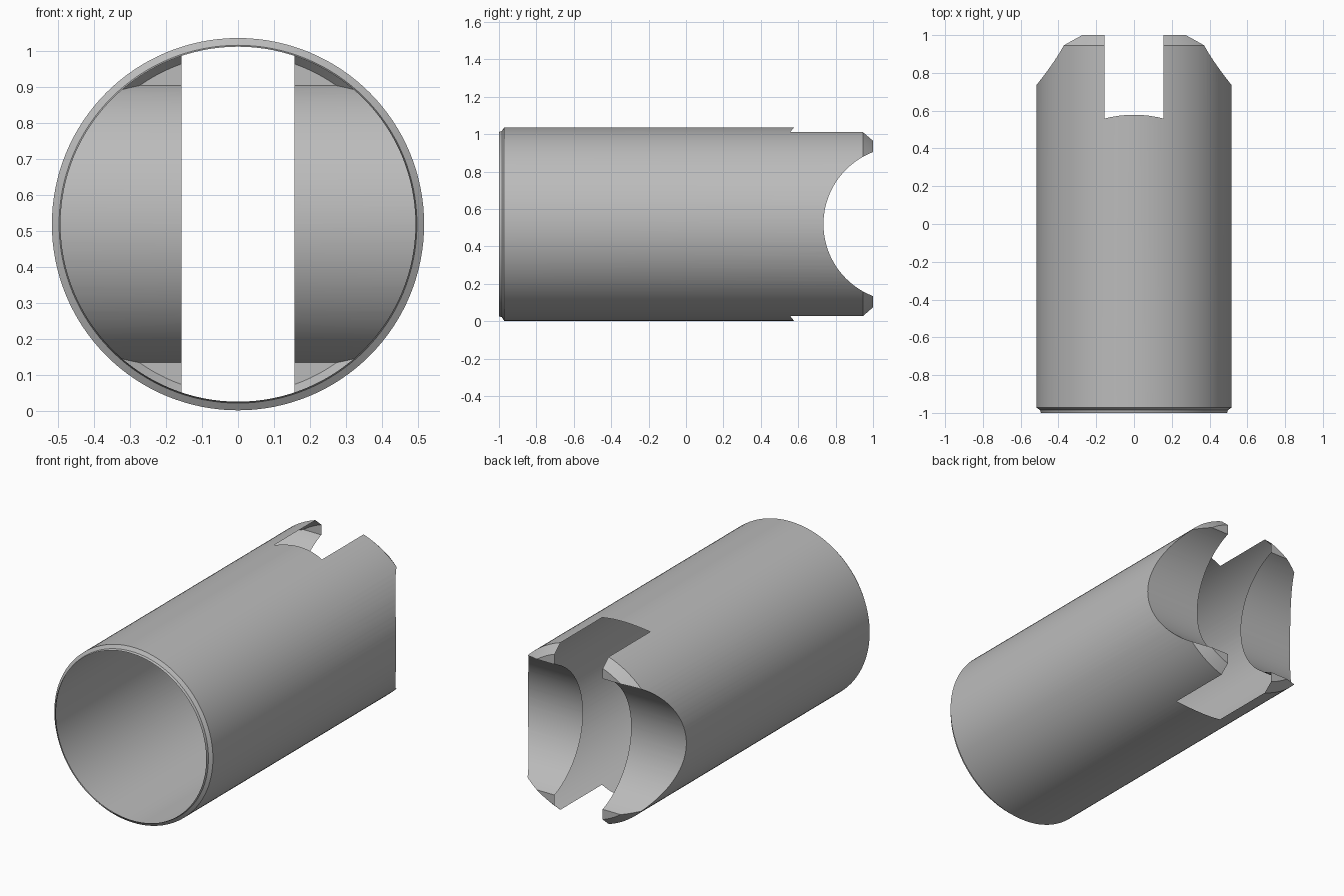
import bpy, bmesh, math
from mathutils import Matrix

AXIS_Z = 0.519
SLOT = 0.157
SIDES = 128

if "Cube" in bpy.data.objects:
    bpy.data.objects.remove(bpy.data.objects["Cube"])

steel = bpy.data.materials.new("grey steel")
steel.use_nodes = True
steel.diffuse_color = (0.5, 0.5, 0.5, 1)
steel.node_tree.nodes["Principled BSDF"].inputs["Base Color"].default_value = (0.5, 0.5, 0.5, 1)


def make_object(name, bm):
    bmesh.ops.recalc_face_normals(bm, faces=bm.faces)
    mesh = bpy.data.meshes.new(name)
    bm.to_mesh(mesh)
    bm.free()
    mesh.materials.append(steel)
    obj = bpy.data.objects.new(name, mesh)
    bpy.context.collection.objects.link(obj)
    return obj


def lathe_along_y(name, profile):
    """Closed solid from rings of (radius, y) around the tube axis."""
    bm = bmesh.new()
    rings = []
    for r, y in profile:
        angles = [2 * math.pi * i / SIDES for i in range(SIDES)]
        rings.append([bm.verts.new((r * math.cos(a), y, AXIS_Z + r * math.sin(a))) for a in angles])
    for a, b in zip(rings, rings[1:]):
        for i in range(SIDES):
            j = (i + 1) % SIDES
            bm.faces.new((a[i], a[j], b[j], b[i]))
    bm.faces.new(rings[0])
    bm.faces.new(rings[-1])
    return make_object(name, bm)


# Sleeve with a small lip at the front and a chamfer at the back
sleeve = lathe_along_y("slotted_sleeve", [(0.493, -1), (0.497, -0.985), (0.517, -0.972),
                                          (0.517, 0.945), (0.472, 1)])

# Cross cylinder that scoops out the saddle between the tips
bm = bmesh.new()
bmesh.ops.create_cone(bm, cap_ends=True, segments=160, radius1=0.412, radius2=0.412, depth=2,
                      matrix=Matrix.Translation((0, 1.147, AXIS_Z)) @ Matrix.Rotation(math.pi / 2, 4, 'Y'))
saddle_cutter = make_object("saddle_cutter", bm)

# Slot cutter with a gently arched end
bm = bmesh.new()
arch = []
for i in range(13):
    x = SLOT * (i / 6 - 1)
    arch.append((x, math.sqrt(0.626 ** 2 - x * x) - 0.048))
outline = [(-SLOT, 1.5)] + arch + [(SLOT, 1.5)]
base = bm.faces.new([bm.verts.new((x, y, -0.5)) for x, y in outline])
top = bmesh.ops.extrude_face_region(bm, geom=[base])["geom"]
bmesh.ops.translate(bm, vec=(0, 0, 2), verts=[v for v in top if isinstance(v, bmesh.types.BMVert)])
slot_cutter = make_object("slot_cutter", bm)

bpy.context.view_layer.objects.active = sleeve
for cutter in (saddle_cutter, slot_cutter):
    cut = sleeve.modifiers.new("cut", 'BOOLEAN')
    cut.operation = 'DIFFERENCE'
    cut.solver = 'EXACT'
    cut.object = cutter
    bpy.ops.object.modifier_apply(modifier=cut.name)
    bpy.data.objects.remove(cutter)

# Open the front end and the slot, leaving a thin shell
bm = bmesh.new()
bm.from_mesh(sleeve.data)


def is_open(face):
    c, n = face.calc_center_median(), face.normal
    front = n.y < -0.99
    wall = abs(n.x) > 0.99 and abs(abs(c.x) - SLOT) < 0.002
    floor = n.y > 0.9 and c.y < 0.65
    return front or wall or floor


bmesh.ops.delete(bm, geom=[f for f in bm.faces if is_open(f)], context='FACES')
bm.to_mesh(sleeve.data)
bm.free()

bpy.ops.object.select_all(action='DESELECT')
sleeve.select_set(True)
bpy.ops.object.shade_smooth_by_angle(angle=math.radians(25))
